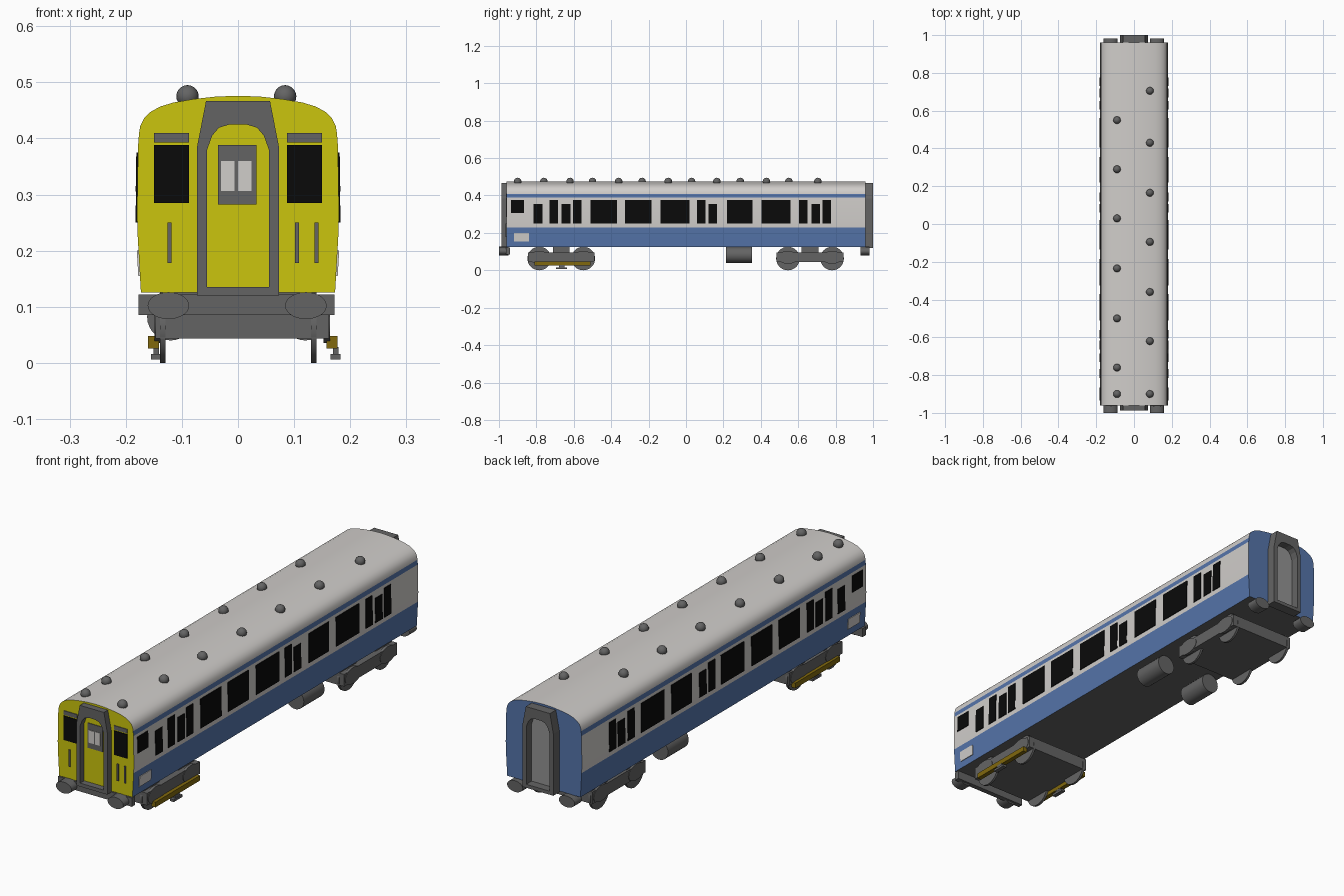
import bpy, bmesh, math

if "Cube" in bpy.data.objects:
    bpy.data.objects.remove(bpy.data.objects["Cube"])

def mat(name, c):
    m = bpy.data.materials.new(name)
    m.diffuse_color = (*c, 1)
    m.use_nodes = True
    m.node_tree.nodes["Principled BSDF"].inputs["Base Color"].default_value = m.diffuse_color
    return m

LIGHT = mat("light_grey", (0.63, 0.61, 0.59))
BLUE = mat("blue", (0.09, 0.175, 0.40))
YELLOW = mat("yellow", (0.60, 0.56, 0.004))
DARK = mat("dark_grey", (0.127, 0.127, 0.127))
BLACK = mat("black", (0.003, 0.003, 0.003))
MID = mat("mid_grey", (0.29, 0.29, 0.29))
GOLD = mat("dull_gold", (0.22, 0.14, 0.004))

def finish(name, bm, mats, smooth=None):
    bmesh.ops.recalc_face_normals(bm, faces=bm.faces)
    me = bpy.data.meshes.new(name)
    bm.to_mesh(me)
    bm.free()
    ob = bpy.data.objects.new(name, me)
    bpy.context.collection.objects.link(ob)
    for m in mats:
        me.materials.append(m)
    if smooth:
        bpy.ops.object.select_all(action='DESELECT')
        ob.select_set(True)
        bpy.context.view_layer.objects.active = ob
        bpy.ops.object.shade_smooth_by_angle(angle=math.radians(smooth))
    return ob

def box(name, x0, x1, y0, y1, z0, z1, m):
    bm = bmesh.new()
    bmesh.ops.create_cube(bm, size=1)
    for v in bm.verts:
        v.co = ((x0 + x1) / 2 + v.co.x * (x1 - x0),
                (y0 + y1) / 2 + v.co.y * (y1 - y0),
                (z0 + z1) / 2 + v.co.z * (z1 - z0))
    return finish(name, bm, [m])

def prism(name, pts, y0, y1, mats, smooth=None):
    """Extrude an x-z outline along y."""
    bm = bmesh.new()
    a = [bm.verts.new((x, y0, z)) for x, z in pts]
    b = [bm.verts.new((x, y1, z)) for x, z in pts]
    n = len(pts)
    bm.faces.new(a)
    bm.faces.new(b)
    for i in range(n):
        j = (i + 1) % n
        bm.faces.new((a[i], a[j], b[j], b[i]))
    return finish(name, bm, mats, smooth)

def cylinder(name, axis, x, y, z, rx, rz, length, m, seg=28):
    """Round or oval cylinder along 'X' or 'Y'; rx is the horizontal radius."""
    bm = bmesh.new()
    bmesh.ops.create_cone(bm, cap_ends=True, segments=seg, radius1=1, radius2=1, depth=length)
    for v in bm.verts:
        u, w, d = v.co
        v.co = (x + d, y + u * rx, z + w * rz) if axis == 'X' else (x + u * rx, y + d, z + w * rz)
    return finish(name, bm, [m], 40)

def mirrored(half):
    return half + [(-x, z) for x, z in reversed(half) if x > 0]

# Body shell: livery bands by height, yellow front, blue rear, dark floor
SIDE = [(0.173, 0.125), (0.179, 0.23), (0.18, 0.27), (0.178, 0.388), (0.1765, 0.408)]
ROOF = [(0.174, 0.423), (0.167, 0.437), (0.155, 0.448), (0.138, 0.457),
        (0.115, 0.464), (0.08, 0.470), (0.04, 0.4745), (0, 0.476)]
body = prism("carriage_body", mirrored(SIDE + ROOF), -0.96, 0.96,
             [LIGHT, BLUE, YELLOW, DARK], 35)
for p in body.data.polygons:
    if p.normal.y < -0.9:
        p.material_index = 2
    elif p.normal.y > 0.9:
        p.material_index = 1
    elif p.normal.z < -0.9:
        p.material_index = 3
    elif p.center.z < 0.23 or 0.388 < p.center.z < 0.408:
        p.material_index = 1

def side_x(z):
    for (xa, za), (xb, zb) in zip(SIDE, SIDE[1:]):
        if za <= z <= zb:
            return xa + (xb - xa) * (z - za) / (zb - za)

def side_plate(name, y0, y1, z0, z1, m):
    for s in (-1, 1):
        a, b = side_x(z0), side_x(z1)
        pts = [(s * (a - 0.004), z0), (s * (a + 0.003), z0),
               (s * (b + 0.003), z1), (s * (b - 0.004), z1)]
        prism(name, pts, y0, y1, [m])

# Side windows
side_plate("cab_side_window", -0.935, -0.865, 0.305, 0.375, BLACK)
for y0, y1 in ((-0.51, -0.37), (-0.325, -0.185), (-0.135, 0.02), (0.22, 0.355), (0.405, 0.56)):
    side_plate("large_window", y0, y1, 0.25, 0.375, BLACK)
for y in (-0.73, -0.605, 0.06, 0.605, 0.73):
    side_plate("narrow_window", y, y + 0.045, 0.25, 0.375, BLACK)
for y in (-0.815, -0.665, 0.12, 0.67):
    side_plate("door_window", y, y + 0.047, 0.25, 0.355, BLACK)
side_plate("side_panel", -0.92, -0.84, 0.155, 0.20, LIGHT)

# Cab front details
for s in (-1, 1):
    x0, x1 = sorted((s * 0.087, s * 0.15))
    box("cab_window", x0, x1, -0.963, -0.955, 0.285, 0.388, BLACK)
    box("cab_vent", x0, x1, -0.963, -0.955, 0.393, 0.41, DARK)
for x in (-0.122, 0.105, 0.140):
    box("handrail", x - 0.0035, x + 0.0035, -0.965, -0.955, 0.178, 0.25, DARK)
box("end_door_panel", -0.036, 0.033, -0.963, -0.955, 0.282, 0.388, DARK)
for x in (-0.030, 0.0):
    box("end_door_window", x, x + 0.024, -0.965, -0.955, 0.306, 0.36, LIGHT)

# Gangway frames at both ends
OUTER = mirrored([(0.073, 0.12), (0.073, 0.385), (0.065, 0.426), (0.057, 0.467), (0.02, 0.467)])
INNER = mirrored([(0.055, 0.135), (0.055, 0.38), (0.046, 0.405), (0.034, 0.419), (0.015, 0.425)])

def gangway(name, y0, y1):
    bm = bmesh.new()
    rings = [[bm.verts.new((x, y, z)) for x, z in pts]
             for pts, y in ((OUTER, y0), (OUTER, y1), (INNER, y1), (INNER, y0))]
    n = len(OUTER)
    for r in range(4):
        a, b = rings[r], rings[(r + 1) % 4]
        for i in range(n):
            j = (i + 1) % n
            bm.faces.new((a[i], a[j], b[j], b[i]))
    finish(name, bm, [DARK])

gangway("front_gangway", -0.987, -0.955)
gangway("rear_gangway", 0.955, 1.0)
prism("rear_end_door", INNER, 0.955, 0.964, [MID])

# Buffers and buffer beam
box("buffer_beam", -0.177, 0.172, -0.962, -0.94, 0.085, 0.122, DARK)
for x in (-0.124, 0.121):
    cylinder("front_buffer", 'Y', x, -0.975, 0.102, 0.037, 0.024, 0.05, DARK)
    cylinder("rear_buffer", 'Y', x, 0.957, 0.102, 0.037, 0.024, 0.05, DARK)

# Roof vents
for x, ys in ((-0.09, (-0.9, -0.76, -0.5, -0.235, 0.03, 0.29, 0.55)),
              (0.084, (-0.9, -0.62, -0.36, -0.095, 0.165, 0.43, 0.705))):
    for y in ys:
        bm = bmesh.new()
        bmesh.ops.create_uvsphere(bm, u_segments=16, v_segments=10, radius=0.02)
        bmesh.ops.translate(bm, verts=bm.verts, vec=(x, y, 0.475))
        finish("roof_vent", bm, [DARK], 40)

# Bogies
for yc in (-0.667, 0.663):
    box("bogie_frame", -0.147, 0.162, yc - 0.178, yc + 0.178, 0.043, 0.095, DARK)
    box("bogie_bolster", -0.12, 0.12, yc - 0.045, yc + 0.045, 0.09, 0.126, DARK)
    for dy in (-0.118, 0.118):
        cylinder("axle", 'X', 0, yc + dy, 0.063, 0.012, 0.012, 0.26, DARK, 12)
        for x in (-0.134, 0.135):
            cylinder("wheel", 'X', x, yc + dy, 0.063, 0.063, 0.063, 0.010, DARK, 32)
        for x in (-0.143, 0.158):
            cylinder("axle_box", 'X', x, yc + dy, 0.069, 0.055, 0.034, 0.012, DARK)

# Current collector beams and shoes on the front bogie
for s in (-1, 1):
    xc = 0.0085 + s * 0.159
    box("collector_beam", xc - 0.010, xc + 0.010, -0.81, -0.51, 0.026, 0.048, GOLD)
    xs = 0.014 + s * 0.160
    box("collector_shoe", xs - 0.009, xs + 0.009, -0.695, -0.635, 0.006, 0.016, DARK)
    box("shoe_hanger", xs - 0.005, xs + 0.005, -0.68, -0.65, 0.014, 0.028, DARK)

# Underfloor tanks
for x in (-0.12, 0.12):
    cylinder("underfloor_tank", 'Y', x, 0.283, 0.082, 0.042, 0.042, 0.14, DARK)
